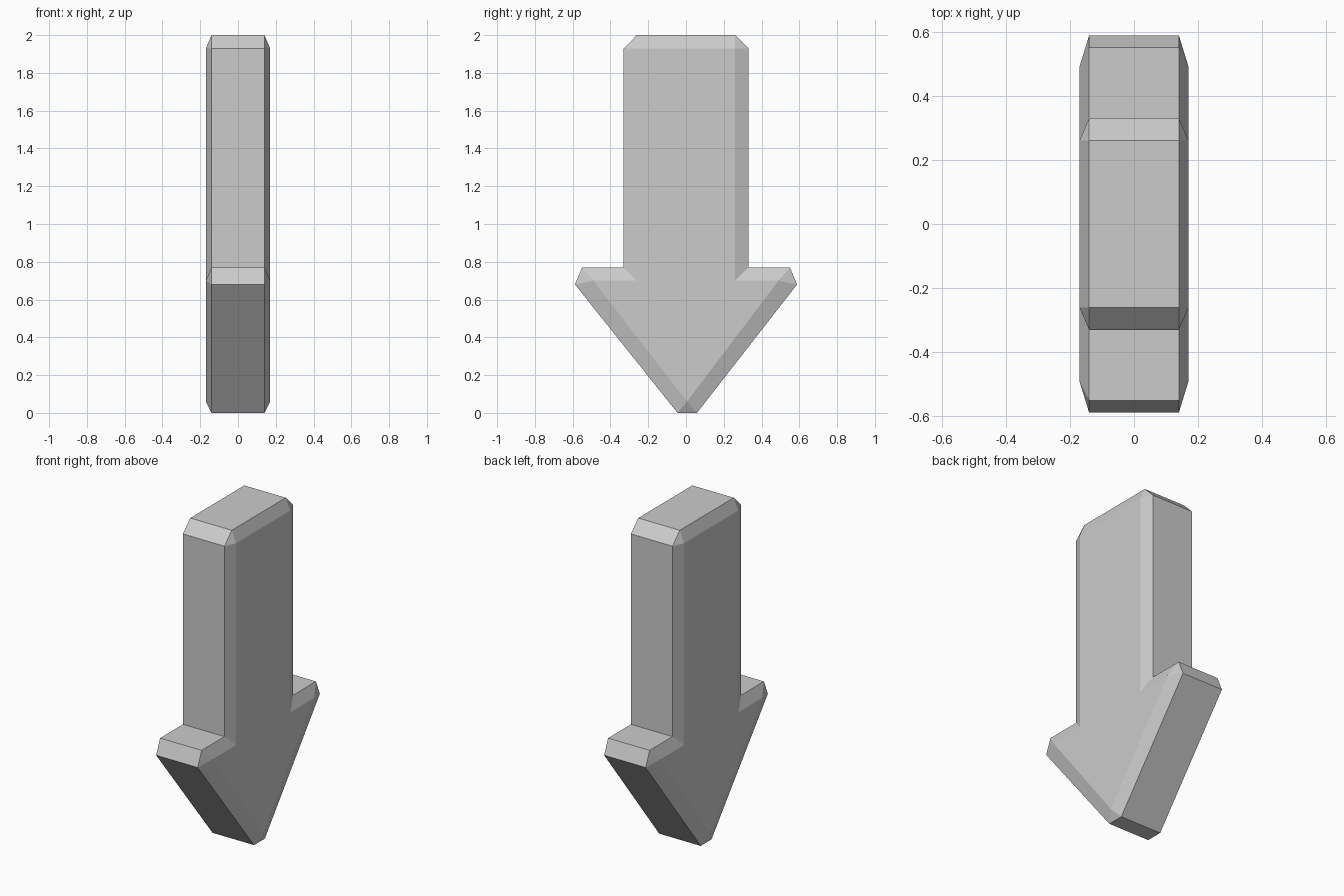
import bpy
import bmesh

if "Cube" in bpy.data.objects:
    bpy.data.objects.remove(bpy.data.objects["Cube"])

RIM_X, FACE_X = 0.14, 0.17  # half thickness at the rim and at the flat side faces

# Each flat-face corner (y, z) with the rim points it bevels out to
half = [
    ((0.26, 1.93), [(0.26, 2.0), (0.33, 1.93)]),    # shaft top
    ((0.26, 0.70), [(0.33, 0.77)]),                 # inner corner
    ((0.49, 0.70), [(0.55, 0.77), (0.588, 0.68)]),  # barb
]
tip = ((0.005, 0.06), [(0.058, 0.0), (-0.045, 0.0)])


def flip(p):
    return (-p[0], p[1])


mirrored = [(flip(c), [flip(p) for p in reversed(rim)]) for c, rim in reversed(half)]
corners = half + [tip] + mirrored

bm = bmesh.new()
rims = []
for side in (-1, 1):
    inner = [bm.verts.new((side * FACE_X, *c)) for c, _ in corners]
    outer = [[bm.verts.new((side * RIM_X, *p)) for p in rim] for _, rim in corners]
    # Flat side face
    bm.faces.new(inner)
    # Bevel strips and corner triangles
    for i in range(len(corners)):
        j = (i + 1) % len(corners)
        bm.faces.new((inner[i], inner[j], outer[j][0], outer[i][-1]))
        if len(outer[i]) == 2:
            bm.faces.new((inner[i], *reversed(outer[i])))
    rims.append([v for group in outer for v in group])

# Edge band across the thickness
a, b = rims
for i in range(len(a)):
    j = (i + 1) % len(a)
    bm.faces.new((a[i], a[j], b[j], b[i]))

bmesh.ops.recalc_face_normals(bm, faces=bm.faces)
mesh = bpy.data.meshes.new("down_arrow")
bm.to_mesh(mesh)
bm.free()
bpy.context.collection.objects.link(bpy.data.objects.new("down_arrow", mesh))
